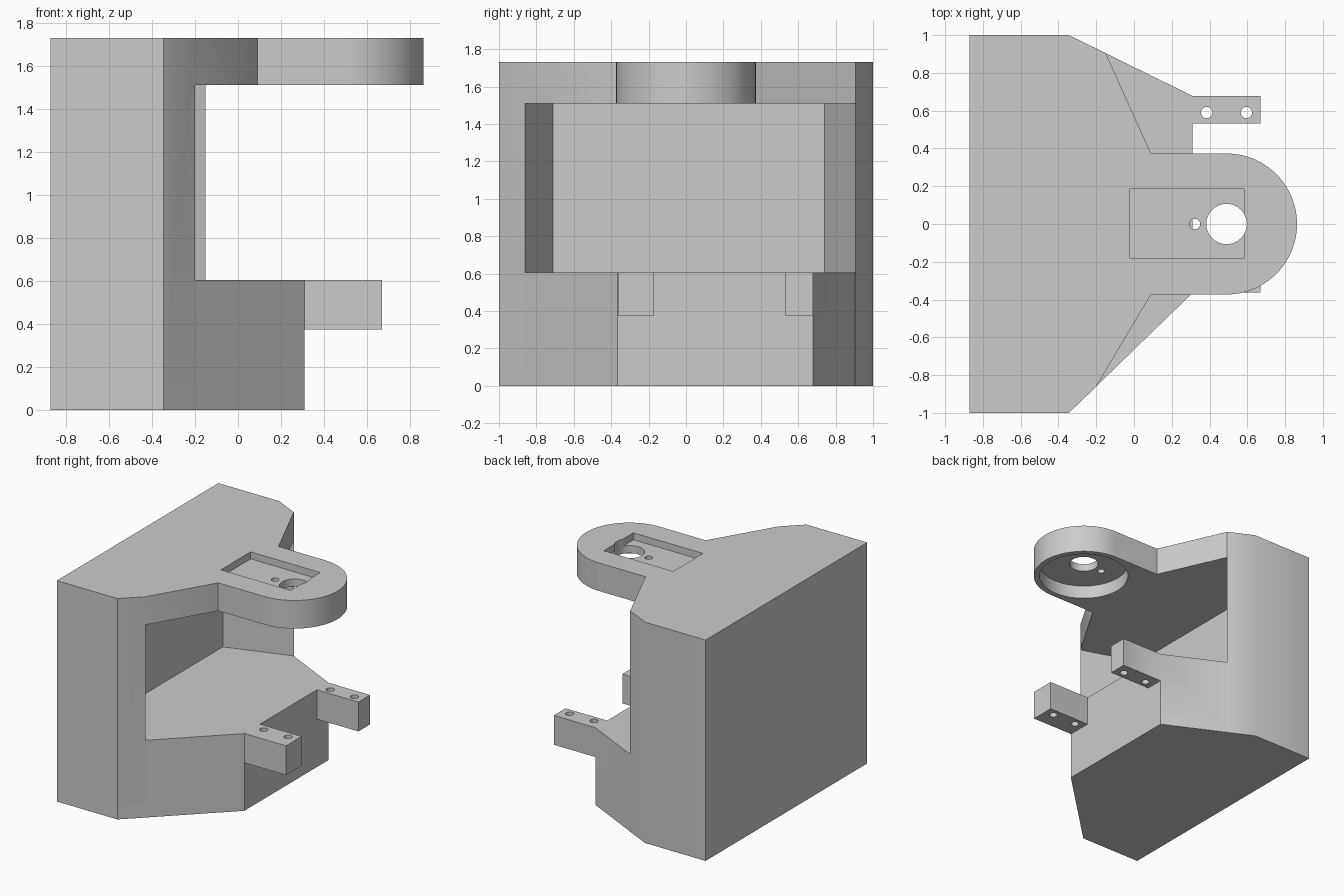
import bpy, bmesh, math

if "Cube" in bpy.data.objects:
    bpy.data.objects.remove(bpy.data.objects["Cube"], do_unlink=True)

grey = bpy.data.materials.new("plain grey")
grey.use_nodes = True
grey.diffuse_color = (0.6, 0.6, 0.6, 1)
grey.node_tree.nodes["Principled BSDF"].inputs["Base Color"].default_value = (0.6, 0.6, 0.6, 1)


def prism(name, outline, z0, z1):
    """Extrude a flat outline between two heights."""
    bm = bmesh.new()
    face = bm.faces.new([bm.verts.new((x, y, z0)) for x, y in outline])
    top = bmesh.ops.extrude_face_region(bm, geom=[face])["geom"]
    bmesh.ops.translate(bm, vec=(0, 0, z1 - z0),
                        verts=[v for v in top if isinstance(v, bmesh.types.BMVert)])
    bmesh.ops.recalc_face_normals(bm, faces=bm.faces)
    mesh = bpy.data.meshes.new(name)
    bm.to_mesh(mesh)
    bm.free()
    mesh.materials.append(grey)
    obj = bpy.data.objects.new(name, mesh)
    bpy.context.scene.collection.objects.link(obj)
    return obj


def box(x0, x1, y0, y1):
    return [(x0, y0), (x1, y0), (x1, y1), (x0, y1)]


def arc(x, y, r, start=0, sweep=360, n=48):
    count = n if sweep == 360 else n + 1
    angles = [math.radians(start + sweep * i / n) for i in range(count)]
    return [(x + r * math.cos(a), y + r * math.sin(a)) for a in angles]


def combine(target, tool, operation):
    mod = target.modifiers.new(operation, "BOOLEAN")
    mod.operation, mod.solver, mod.object = operation, "EXACT", tool
    bpy.context.view_layer.objects.active = target
    bpy.ops.object.modifier_apply(modifier=mod.name)
    bpy.data.objects.remove(tool, do_unlink=True)


HEIGHT, BASE_TOP, SLAB_BOTTOM = 1.73, 0.605, 1.51
back_edge = [(-0.345, 1), (-0.87, 1), (-0.87, -1), (-0.345, -1)]
front_lip, rear_lip = (-0.2, -0.861), (-0.15, 0.905)
R, CX = 0.373, 0.49

# Upright back with a splayed recess
body = prism("bracket_body", back_edge + [front_lip, (-0.65, -0.71), (-0.65, 0.74), rear_lip],
             0, HEIGHT)

# Solid base and overhanging top plate with a rounded tongue
base = prism("base", back_edge + [(0.31, -0.365), (0.31, 0.678)], 0, BASE_TOP)
slab = prism("top_plate", back_edge + [front_lip, (0.09, -R)] + arc(CX, 0, R, -90, 180)
             + [(0.09, R), rear_lip], SLAB_BOTTOM, HEIGHT)
combine(body, base, "UNION")
combine(body, slab, "UNION")

# Two mounting prongs, each with a pair of screw holes
for y0, y1, hole_y in ((-0.363, -0.17, -0.23), (0.533, 0.678, 0.59)):
    prong = prism("prong", box(0.2, 0.67, y0, y1), 0.375, BASE_TOP)
    combine(body, prong, "UNION")
    for x in (0.385, 0.595):
        combine(body, prism("screw_hole", arc(x, hole_y, 0.03, n=24), 0.3, 0.7), "DIFFERENCE")

# Tongue: rectangular pocket above, round recess below, two through holes
combine(body, prism("pocket", box(-0.02, 0.583, -0.182, 0.185), 1.675, 1.8), "DIFFERENCE")
combine(body, prism("round_recess", arc(CX, 0, 0.33, n=64), 1.4, 1.615), "DIFFERENCE")
combine(body, prism("large_hole", arc(CX, 0, 0.107), 1.55, 1.8), "DIFFERENCE")
combine(body, prism("small_hole", arc(0.322, 0, 0.028, n=24), 1.55, 1.8), "DIFFERENCE")

# Merge coplanar faces left by the joins, then shade
bm = bmesh.new()
bm.from_mesh(body.data)
bmesh.ops.remove_doubles(bm, verts=bm.verts, dist=0.0005)
bmesh.ops.dissolve_limit(bm, angle_limit=math.radians(0.5), verts=bm.verts, edges=bm.edges)
bm.to_mesh(body.data)
bm.free()
body.select_set(True)
bpy.context.view_layer.objects.active = body
bpy.ops.object.shade_smooth_by_angle(angle=math.radians(30))
